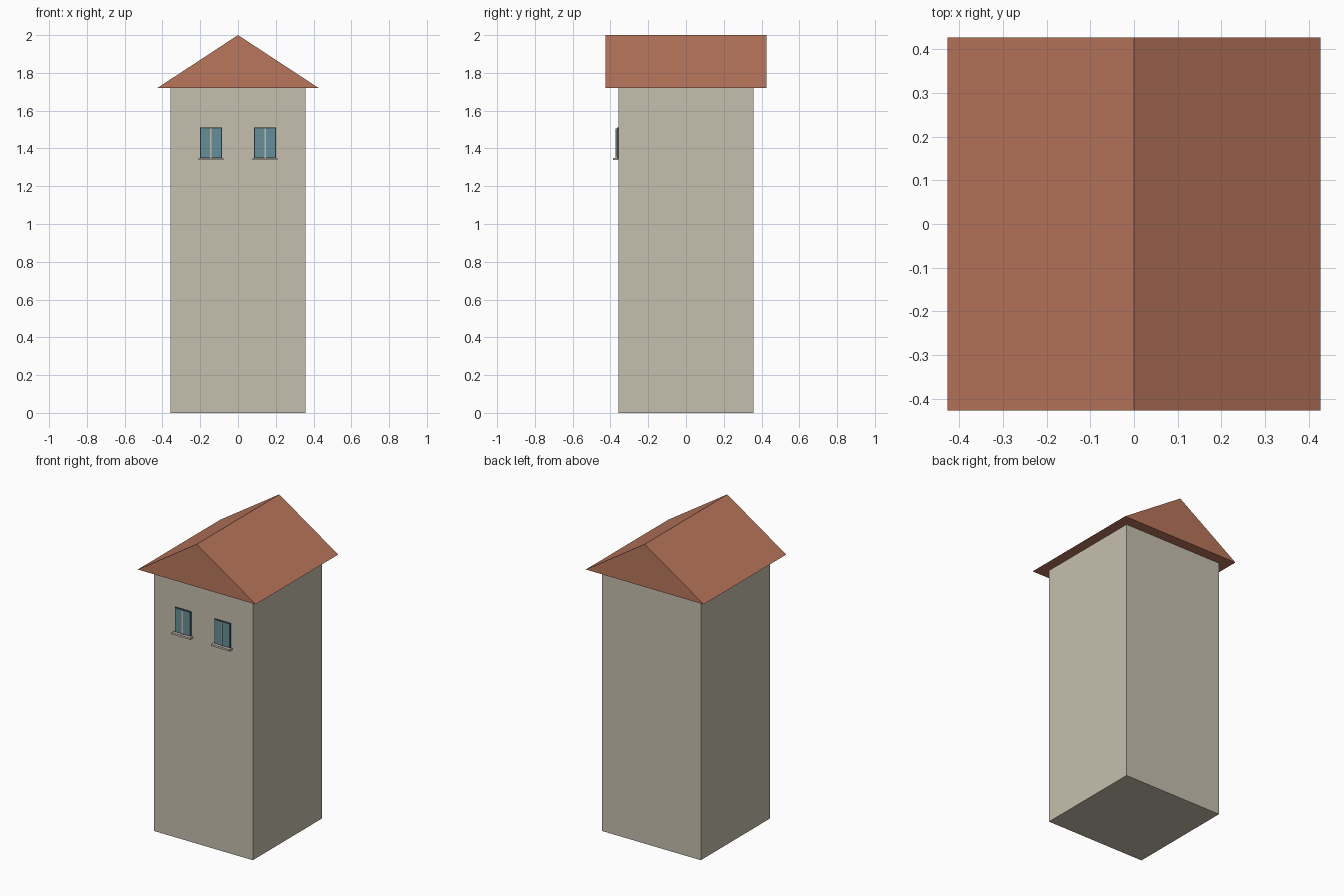
import bpy

if "Cube" in bpy.data.objects:
    bpy.data.objects.remove(bpy.data.objects["Cube"])


def material(name, color):
    m = bpy.data.materials.new(name)
    m.diffuse_color = (*color, 1.0)
    m.use_nodes = True
    m.node_tree.nodes["Principled BSDF"].inputs["Base Color"].default_value = m.diffuse_color
    return m


WALL = material("plaster", (0.56, 0.52, 0.42))
TILE = material("terracotta", (0.48, 0.18, 0.105))
DARK = material("dark_frame", (0.05, 0.08, 0.09))
GLASS = material("glass", (0.13, 0.28, 0.32))
STONE = material("pale_stone", (0.56, 0.52, 0.45))


def add_mesh(name, verts, faces, mat):
    mesh = bpy.data.meshes.new(name)
    mesh.from_pydata(verts, [], faces)
    mesh.materials.append(mat)
    obj = bpy.data.objects.new(name, mesh)
    bpy.context.collection.objects.link(obj)
    return obj


def prism(name, profile, y0, y1, mat):
    """Extrude a counter-clockwise x/z profile (seen from the front) along y."""
    n = len(profile)
    verts = [(x, y, z) for y in (y0, y1) for x, z in profile]
    faces = [tuple(range(n)), tuple(range(2 * n - 1, n - 1, -1))]
    faces += [(i, i + n, (i + 1) % n + n, (i + 1) % n) for i in range(n)]
    return add_mesh(name, verts, faces, mat)


def box(name, x0, x1, y0, y1, z0, z1, mat):
    return prism(name, [(x0, z0), (x1, z0), (x1, z1), (x0, z1)], y0, y1, mat)


HALF, EAVE, TOP, OVER = 0.358, 1.72, 2.0, 0.427

# Tower body and gabled roof
box("tower_walls", -HALF, HALF, -HALF, HALF, 0, EAVE, WALL)
prism("gable_roof", [(-OVER, EAVE), (OVER, EAVE), (0, TOP)], -OVER, OVER, TILE)


def window(side, cx):
    w, z0, z1, t, wall = 0.058, 1.35, 1.51, 0.004, -HALF
    # Dark casing with glass set on it
    box(f"{side}_window_frame", cx - w, cx + w, wall - 0.008, wall, z0, z1, DARK)
    box(f"{side}_window_glass", cx - w + t, cx + w - t, wall - 0.010, wall - 0.004,
        z0 + t, z1 - t, GLASS)
    # Central glazing bar
    box(f"{side}_window_bar", cx - 0.004, cx + 0.004, wall - 0.015, wall - 0.004,
        z0, z1 - t, STONE)
    # Projecting sill
    box(f"{side}_window_sill", cx - 0.067, cx + 0.067, wall - 0.028, wall,
        z0 - 0.012, z0, STONE)


for side, cx in (("left", -0.143), ("right", 0.143)):
    window(side, cx)
